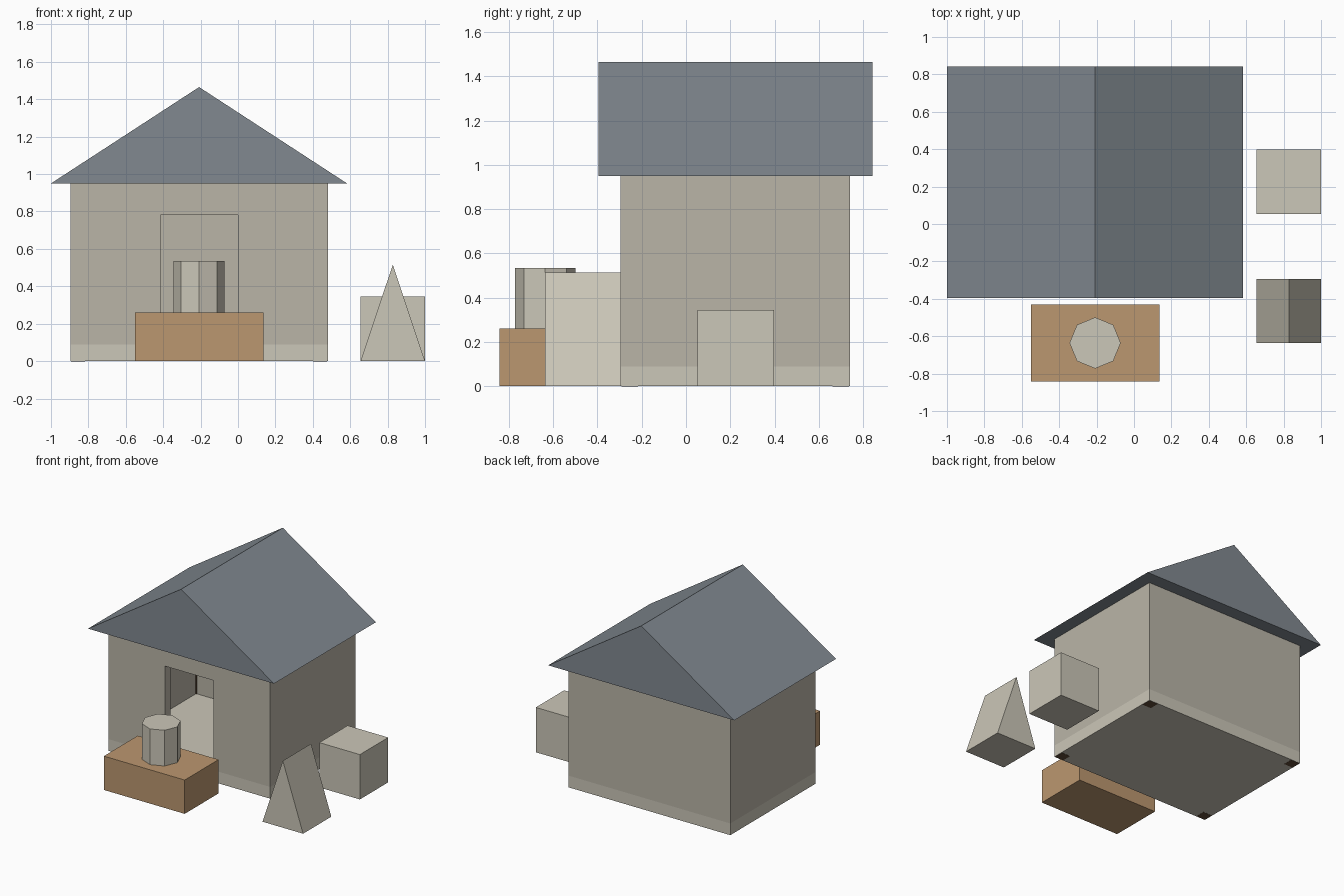
import bpy, bmesh
from mathutils import Vector

if "Cube" in bpy.data.objects:
    bpy.data.objects.remove(bpy.data.objects["Cube"])


def material(name, rgb):
    m = bpy.data.materials.new(name)
    m.diffuse_color = (*rgb, 1)
    m.use_nodes = True
    m.node_tree.nodes["Principled BSDF"].inputs["Base Color"].default_value = m.diffuse_color
    return m


STONE = material("pale_stone", (0.60, 0.57, 0.48))
PLASTER = material("plaster", (0.49, 0.46, 0.39))
SLATE = material("slate", (0.22, 0.25, 0.28))
WOOD = material("wood", (0.50, 0.31, 0.16))
DARK = material("dark_wood", (0.12, 0.07, 0.04))


def prism(name, profile, y0, y1, mat):
    """Extrude an x-z profile from y0 to y1."""
    bm = bmesh.new()
    face = bm.faces.new([bm.verts.new((x, y0, z)) for x, z in profile])
    ext = bmesh.ops.extrude_face_region(bm, geom=[face], use_keep_orig=True)
    verts = [v for v in ext["geom"] if isinstance(v, bmesh.types.BMVert)]
    bmesh.ops.translate(bm, verts=verts, vec=Vector((0, y1 - y0, 0)))
    bmesh.ops.recalc_face_normals(bm, faces=bm.faces)
    mesh = bpy.data.meshes.new(name)
    bm.to_mesh(mesh)
    bm.free()
    mesh.materials.append(mat)
    obj = bpy.data.objects.new(name, mesh)
    bpy.context.collection.objects.link(obj)
    return obj


def box(name, x, y, z, mat):
    return prism(name, [(x[0], z[0]), (x[1], z[0]), (x[1], z[1]), (x[0], z[1])],
                 y[0], y[1], mat)


X0, X1, Y0, Y1 = -0.895, 0.48, -0.295, 0.74    # house footprint
FLOOR, EAVE, T = 0.09, 0.95, 0.07              # floor top, wall top, wall thickness
D0, D1, DTOP = -0.415, 0.0, 0.78               # doorway

# Floor slab
box("floor_slab", (X0, X1), (Y0, Y1), (0, FLOOR), STONE)

# Walls, the front one with a doorway
prism("front_wall", [(X0, FLOOR), (D0, FLOOR), (D0, DTOP), (D1, DTOP), (D1, FLOOR),
                     (X1, FLOOR), (X1, EAVE), (X0, EAVE)], Y0, Y0 + T, PLASTER)
box("back_wall", (X0, X1), (Y1 - T, Y1), (FLOOR, EAVE), PLASTER)
box("left_wall", (X0, X0 + T), (Y0 + T, Y1 - T), (FLOOR, EAVE), PLASTER)
box("right_wall", (X1 - T, X1), (Y0 + T, Y1 - T), (FLOOR, EAVE), PLASTER)

# Corner posts, set just inside the wall faces
P, G = 0.075, 0.003
for sx, x in (("left", X0 + G), ("right", X1 - G - P)):
    for sy, y in (("front", Y0 + G), ("back", Y1 - G - P)):
        box(f"{sy}_{sx}_post", (x, x + P), (y, y + P), (-0.001, EAVE), DARK)

# Gable roof
prism("roof", [(-1.0, EAVE), (0.583, EAVE), (-0.208, 1.465)], -0.395, 0.842, SLATE)

# Bench with an octagonal drum on top
box("bench", (-0.552, 0.136), (-0.842, -0.43), (0, 0.26), WOOD)
bpy.ops.mesh.primitive_cylinder_add(vertices=8, radius=0.137, depth=0.275,
                                    location=(-0.208, -0.636, 0.3975))
drum = bpy.context.object
drum.name = "octagonal_drum"
drum.data.materials.append(STONE)

# Loose blocks beside the house
prism("wedge_block", [(0.655, 0), (1.0, 0), (0.8275, 0.515)], -0.637, -0.294, STONE)
box("cube_block", (0.655, 1.0), (0.053, 0.397), (0, 0.345), STONE)
